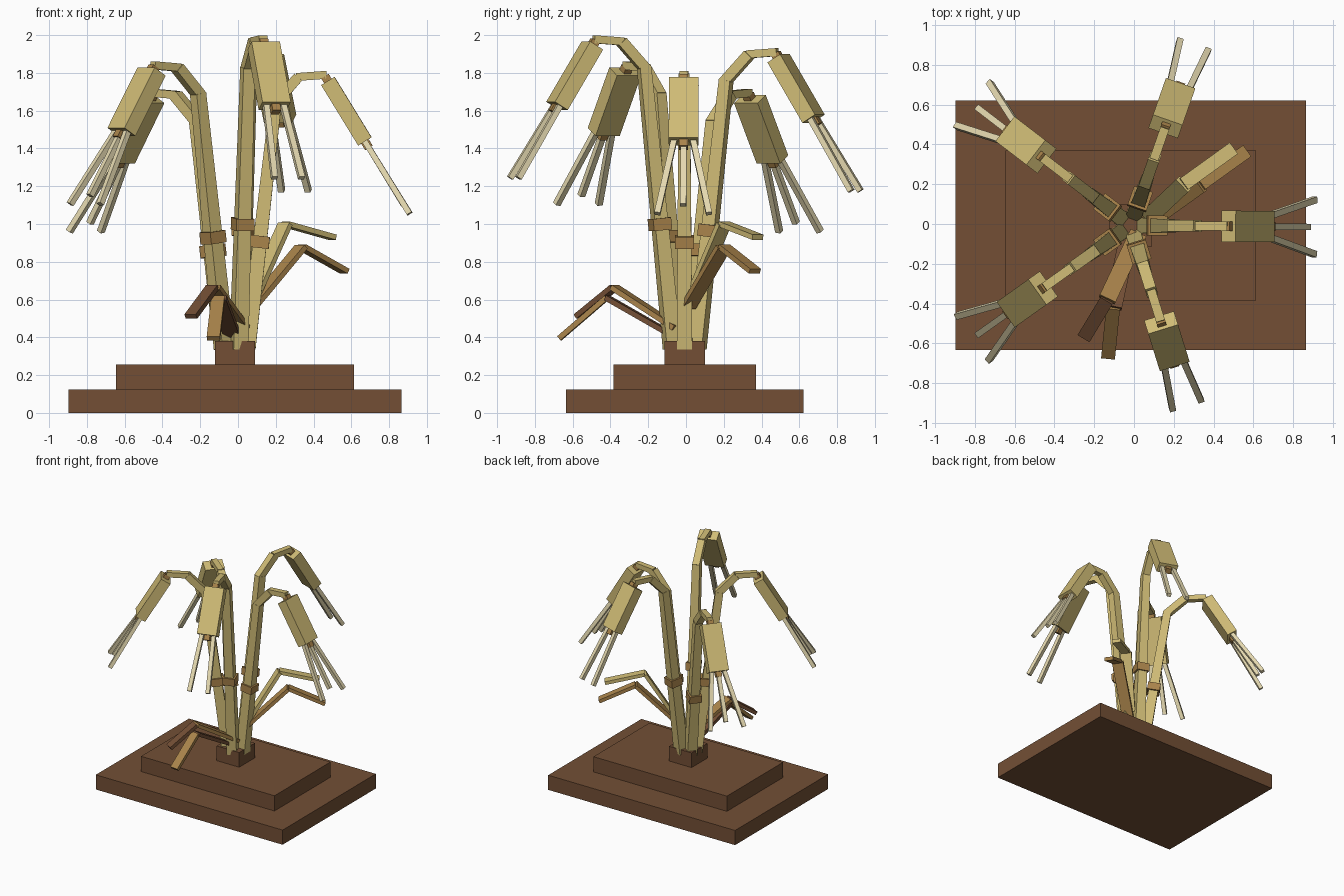
import bpy, bmesh, math
from mathutils import Vector, Matrix

cube = bpy.data.objects.get("Cube")
if cube:
    bpy.data.objects.remove(cube)


def material(name, rgb):
    linear = [(c / 255 / 12.92 if c < 11 else ((c / 255 + 0.055) / 1.055) ** 2.4) for c in rgb]
    m = bpy.data.materials.new(name)
    m.use_nodes = True
    m.diffuse_color = (*linear, 1)
    m.node_tree.nodes["Principled BSDF"].inputs["Base Color"].default_value = (*linear, 1)
    return m


BROWN = material("dark_brown", (115, 79, 53))
TAN = material("straw_tan", (208, 188, 118))
NODE = material("ochre_brown", (170, 132, 75))
CREAM = material("pale_cream", (229, 217, 176))

CENTRE = Vector((-0.016, -0.007, 0))
UP = Vector((0, 0, 1))


def finish(name, bm, mat):
    bmesh.ops.recalc_face_normals(bm, faces=bm.faces)
    mesh = bpy.data.meshes.new(name)
    bm.to_mesh(mesh)
    bm.free()
    mesh.materials.append(mat)
    bpy.context.collection.objects.link(bpy.data.objects.new(name, mesh))


def bar(name, start, end, width, depth, mat, side, taper=1.0):
    """Square-ended bar from start to end; width lies along side."""
    start, end = Vector(start), Vector(end)
    axis = (end - start).normalized()
    side = (side - axis * side.dot(axis)).normalized()
    turn = Matrix((side, axis.cross(side), axis)).transposed()
    bm = bmesh.new()
    bmesh.ops.create_cube(bm, size=1)
    for v in bm.verts:
        k = taper if v.co.z > 0 else 1
        local = Vector((v.co.x * width * k, v.co.y * depth * k, v.co.z * (end - start).length))
        v.co = turn @ local + (start + end) / 2
    finish(name, bm, mat)


# Stepped base and the block that holds the stalks
for name, half_x, half_y, low, high in (
        ("lower_base", 0.882, 0.628, 0, 0.125),
        ("upper_base", 0.63, 0.378, 0.125, 0.255),
        ("stalk_block", 0.107, 0.107, 0.255, 0.38)):
    bar(name, CENTRE + UP * low, CENTRE + UP * high, 2 * half_x, 2 * half_y, BROWN, Vector((1, 0, 0)))


def stalk(name, azimuth, top, reach, bristles):
    a = math.radians(azimuth)
    out = Vector((math.cos(a), math.sin(a), 0))
    side = Vector((-math.sin(a), math.cos(a), 0))

    def at(r, z, s=0):
        return CENTRE + out * r + side * s + UP * z

    # Tapered stem with a collar halfway up
    foot, neck = at(0.068, 0.34), at(0.215 + reach * 0.5, top - 0.15)
    bar(name + "_stem", foot, neck, 0.082, 0.082, TAN, side, 0.76)
    axis = (neck - foot).normalized()
    middle = foot + axis * ((top * 0.5 + 0.01 - 0.34) / axis.z)
    bar(name + "_collar", middle - axis * 0.032, middle + axis * 0.032, 0.1, 0.1, NODE, side)

    # Arched neck
    bend, tip = at(0.335 + reach * 0.8, top - 0.012), at(0.485 + reach, top)
    bar(name + "_neck_lower", neck - (bend - neck) * 0.1, bend, 0.058, 0.055, TAN, side)
    bar(name + "_neck_upper", bend - out * 0.01, tip, 0.046, 0.042, TAN, side)

    # Hanging head with a core showing at both ends
    pitch = math.radians(58.5)
    down = out * math.cos(pitch) - UP * math.sin(pitch)
    head = at(0.492 + reach, top - 0.033)
    base = head + down * 0.375
    bar(name + "_head", head, base, 0.157, 0.083, TAN, side)
    bar(name + "_core", head - down * 0.03, base + down * 0.04, 0.046, 0.046, NODE, side)

    # Splayed bristles
    spread = 0.137 if bristles == 3 else 0.075
    for s, label in ((-1, "right"), (1, "left")):
        bar(name + "_bristle_" + label, base - down * 0.03 + side * s * 0.046,
            at(0.925 + reach, top - 0.735, s * spread), 0.032, 0.03, CREAM, side)
    if bristles == 3:
        bar(name + "_bristle_middle", base, at(0.893 + reach, top - 0.69), 0.032, 0.03, CREAM, side)


stalk("left_stalk", -0.5, 1.79, 0.0, 3)
stalk("back_left_stalk", 70.7, 1.91, 0.035, 2)
stalk("back_right_stalk", 142.5, 1.695, 0.075, 3)
stalk("front_right_stalk", 215.5, 1.84, 0.05, 3)
stalk("front_left_stalk", 287.3, 1.978, 0.02, 2)


def leaf(name, root, bend, tip, inner_mat, outer_mat):
    """Folded leaf: a rising inner blade and a drooping outer blade."""
    root, bend, tip = Vector(root), Vector(bend), Vector(tip)
    for part, p, q, width, mat in (("inner", root, bend, 0.088, inner_mat),
                                   ("outer", bend, tip, 0.07, outer_mat)):
        bar(f"{name}_{part}", p, q, width, 0.028, mat, UP.cross(q - p))


leaf("back_lower_leaf", (0.07, 0.01, 0.56), (0.335, 0.2, 0.88), (0.565, 0.365, 0.75), NODE, NODE)
leaf("back_upper_leaf", (0.07, 0.03, 0.6), (0.25, 0.2, 1.0), (0.5, 0.38, 0.93), TAN, TAN)
leaf("front_upper_leaf", (0.02, -0.05, 0.45), (-0.135, -0.38, 0.665), (-0.25, -0.57, 0.51), NODE, BROWN)
leaf("front_lower_leaf", (-0.03, -0.07, 0.41), (-0.105, -0.42, 0.61), (-0.13, -0.67, 0.395), BROWN, NODE)
